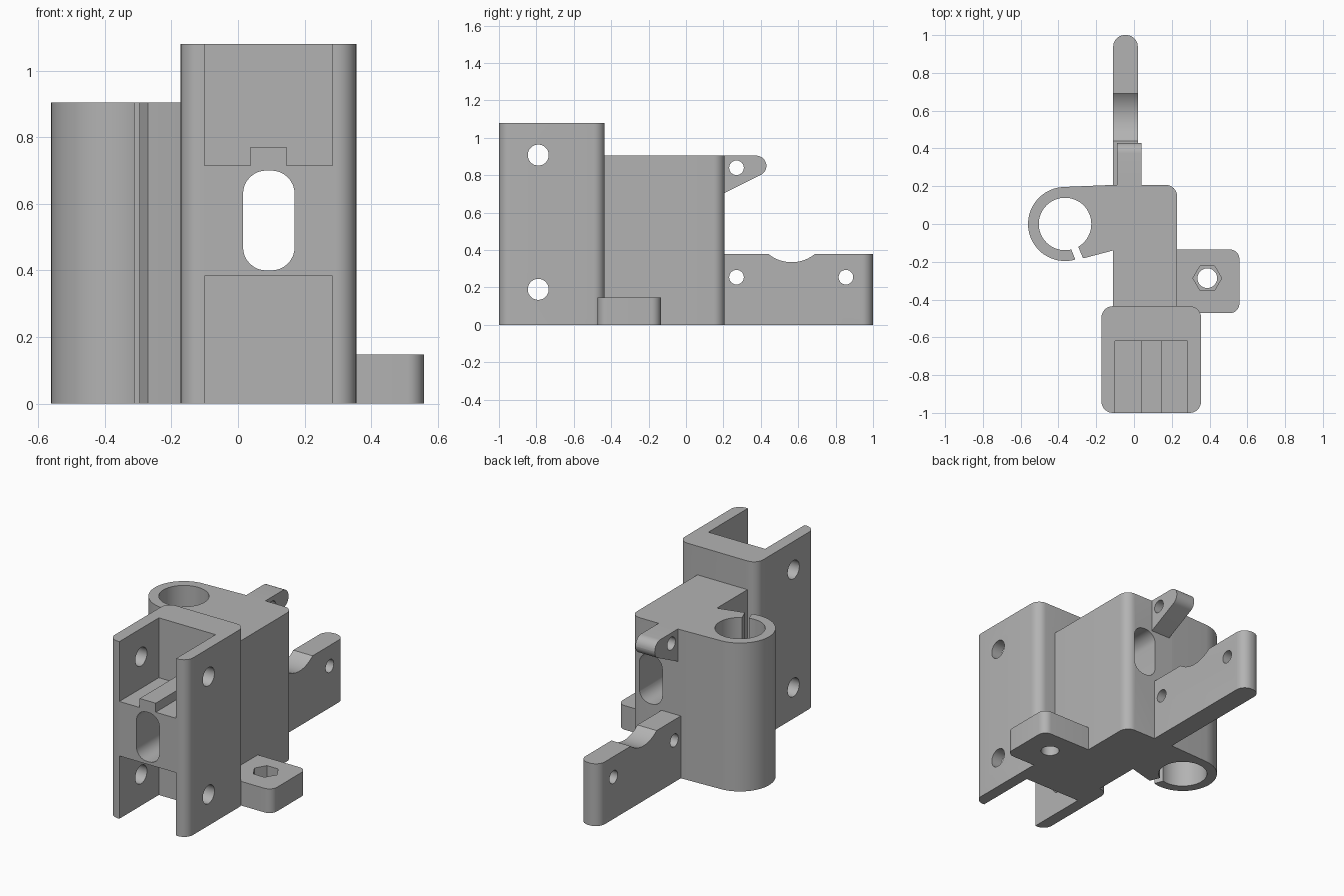
import bpy, bmesh
from math import sin, cos, tan, pi, radians, atan2
from mathutils import Vector

cube = bpy.data.objects.get("Cube")
if cube:
    bpy.data.objects.remove(cube, do_unlink=True)

grey = bpy.data.materials.new("plain grey")
grey.use_nodes = True
colour = (0.45, 0.45, 0.45, 1)
grey.diffuse_color = colour
grey.node_tree.nodes["Principled BSDF"].inputs["Base Color"].default_value = colour


def arc(cx, cy, r, a0, a1, n):
    """Points along an arc, angles in degrees."""
    return [(cx + r * cos(radians(a0 + (a1 - a0) * i / n)),
             cy + r * sin(radians(a0 + (a1 - a0) * i / n))) for i in range(n + 1)]


def circle(cx, cy, r, n=48):
    return arc(cx, cy, r, 0, 360, n)[:-1]


def fillet(corners, n=8):
    """Outline from (x, y, radius) corners, rounding each one."""
    out = []
    for i, (x, y, r) in enumerate(corners):
        p = Vector((x, y))
        if r == 0:
            out.append((x, y))
            continue
        a = (Vector(corners[i - 1][:2]) - p).normalized()
        b = (Vector(corners[(i + 1) % len(corners)][:2]) - p).normalized()
        half = a.angle(b) / 2
        c = p + (a + b).normalized() * (r / sin(half))
        s, e = p + a * (r / tan(half)) - c, p + b * (r / tan(half)) - c
        t0 = atan2(s.y, s.x)
        dt = (atan2(e.y, e.x) - t0 + pi) % (2 * pi) - pi
        out += [(c.x + r * cos(t0 + dt * k / n), c.y + r * sin(t0 + dt * k / n))
                for k in range(n + 1)]
    return out


def rect(x0, x1, y0, y1, r=(0, 0, 0, 0)):
    """Rectangle, radii counter-clockwise from the low corner."""
    return fillet([(x0, y0, r[0]), (x1, y0, r[1]), (x1, y1, r[2]), (x0, y1, r[3])])


def prism(name, outline, axis, lo, hi):
    """Extrude an outline along the x, y or z axis."""
    place = {"x": lambda u, v, w: (w, u, v),
             "y": lambda u, v, w: (u, w, v),
             "z": lambda u, v, w: (u, v, w)}[axis]
    bm = bmesh.new()
    face = bm.faces.new([bm.verts.new(place(u, v, lo)) for u, v in outline])
    top = bmesh.ops.extrude_face_region(bm, geom=[face])["geom"]
    bmesh.ops.translate(bm, vec=place(0, 0, hi - lo),
                        verts=[g for g in top if isinstance(g, bmesh.types.BMVert)])
    bmesh.ops.recalc_face_normals(bm, faces=bm.faces)
    mesh = bpy.data.meshes.new(name)
    bm.to_mesh(mesh)
    bm.free()
    mesh.materials.append(grey)
    ob = bpy.data.objects.new(name, mesh)
    bpy.context.collection.objects.link(ob)
    return ob


def finish(ob, cuts=()):
    """Cut the listed prisms out of a part, then smooth its curves."""
    bpy.ops.object.select_all(action="DESELECT")
    bpy.context.view_layer.objects.active = ob
    ob.select_set(True)
    for cut in cuts:
        cutter = prism("cutter", *cut)
        cutter.hide_render = True
        mod = ob.modifiers.new("cut", "BOOLEAN")
        mod.operation, mod.solver, mod.object = "DIFFERENCE", "EXACT", cutter
        bpy.ops.object.modifier_apply(modifier=mod.name)
        bpy.data.objects.remove(cutter, do_unlink=True)
    bpy.ops.object.shade_smooth_by_angle(angle=radians(30))


R = 0.06
slot = (rect(0.015, 0.17, 0.4, 0.7, [0.07] * 4), "y", -1.2, 0.4)

# Front channel: two pockets, the upper one leaving a rib on its floor
upper_pocket = [(-0.1, 0.715), (0.037, 0.715), (0.037, 0.77), (0.145, 0.77),
                (0.145, 0.715), (0.283, 0.715), (0.283, 1.2), (-0.1, 1.2)]
channel = prism("front_channel", rect(-0.172, 0.355, -1, -0.435, [R] * 4), "z", 0, 1.08)
finish(channel, [(upper_pocket, "y", -1.2, -0.62),
                 (rect(-0.1, 0.283, -0.2, 0.383), "y", -1.2, -0.62), slot]
       + [(circle(-0.79, z, 0.056), "x", -0.4, 0.5) for z in (0.19, 0.908)])

# Central block
block = prism("central_block", rect(-0.11, 0.228, -0.435, 0.207, (0, 0, R, 0)), "z", 0, 0.905)
finish(block, [slot])

# Split rod clamp with its web
cx, rad = -0.365, 0.196
outline = [(-0.11, -0.14), (-0.11, 0.207)] + arc(cx, 0, rad, 93, 290, 40) + [(-0.262, -0.18)]
d = Vector((cos(radians(-68)), sin(radians(-68))))
side = Vector((-d.y, d.x)) * 0.02
base = Vector((cx, 0))
split = [tuple(base + d * t + side * s) for t, s in ((0.1, -1), (0.3, -1), (0.3, 1), (0.1, 1))]
clamp = prism("rod_clamp", outline, "z", 0, 0.905)
finish(clamp, [(circle(cx, 0, 0.139, 64), "z", -0.1, 1), (split, "z", -0.1, 1)])

# Long rear arm with a shallow round notch
arm = prism("rear_arm", rect(-0.11, 0.02, 0.2, 1, (0, 0, R, R)), "z", 0, 0.38)
finish(arm, [(circle(0.565, 0.531, 0.196, 96), "x", -0.3, 0.3)]
       + [(circle(y, 0.255, 0.039), "x", -0.3, 0.3) for y in (0.27, 0.855)])

# Short upper rear lug
lug_outline = fillet([(0.2, 0.703, 0), (0.43, 0.817, 0.055), (0.43, 0.905, 0.055), (0.2, 0.905, 0)])
lug = prism("rear_lug", lug_outline, "x", -0.09, 0.04)
finish(lug, [(circle(0.27, 0.84, 0.039), "x", -0.3, 0.3)])

# Side mounting foot with a hexagonal nut seat
foot = prism("side_foot", rect(0.22, 0.558, -0.472, -0.135, (0, 0.05, 0.05, 0)), "z", 0, 0.147)
finish(foot, [(circle(0.388, -0.287, 0.052), "z", -0.1, 0.3),
              (circle(0.388, -0.287, 0.076, 6), "z", 0.075, 0.3)])
